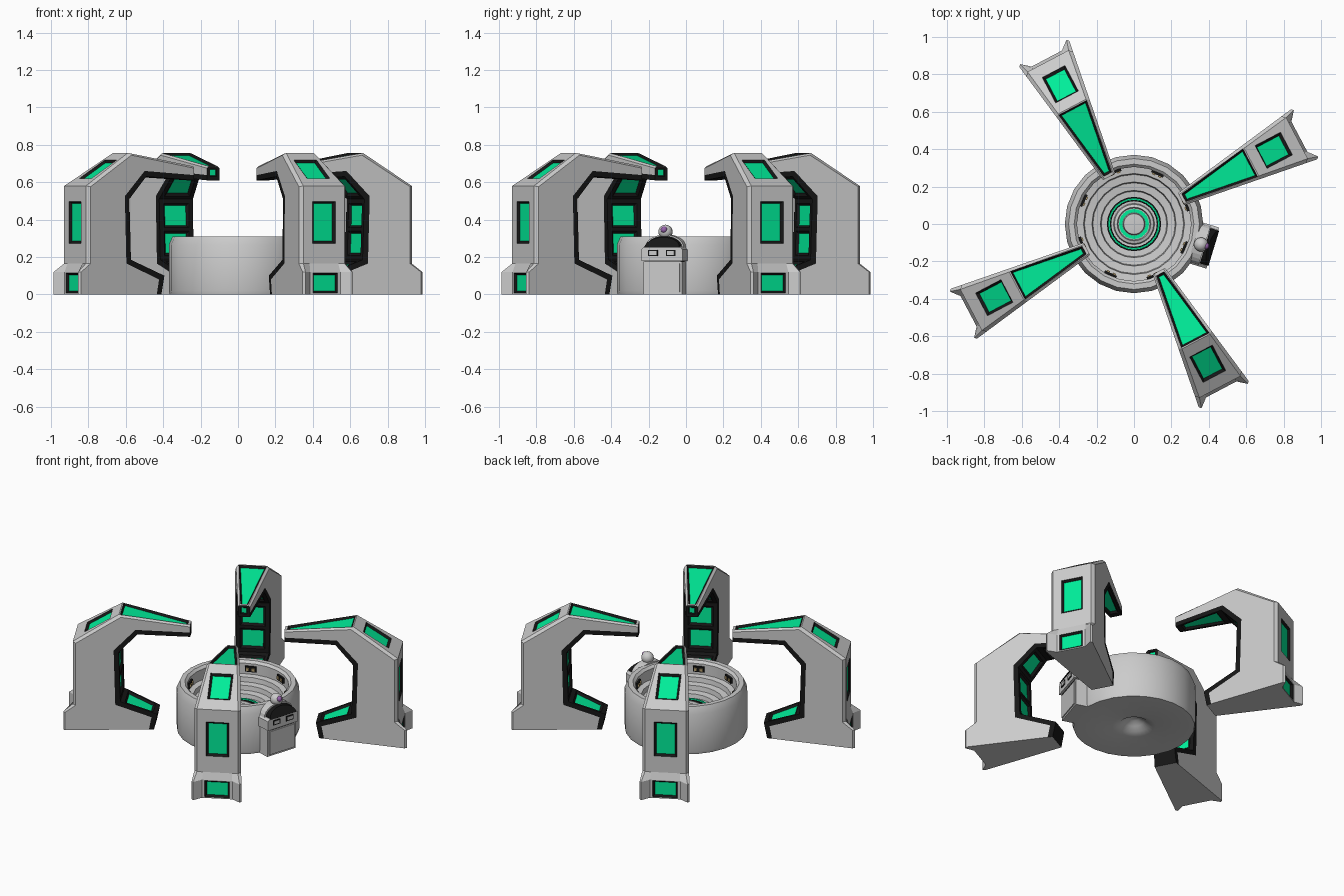
import bpy, bmesh, math
from mathutils import Vector, Matrix

if "Cube" in bpy.data.objects:
    bpy.data.objects.remove(bpy.data.objects["Cube"])


def material(name, rgb):
    m = bpy.data.materials.new(name)
    m.diffuse_color = (*rgb, 1)
    m.use_nodes = True
    m.node_tree.nodes["Principled BSDF"].inputs["Base Color"].default_value = m.diffuse_color
    return m


BLACK = material("black_trim", (0.008, 0.008, 0.008))
GREEN = material("green_glow", (0.0, 0.85, 0.32))
TAN = material("tan_light", (0.45, 0.33, 0.15))
PURPLE = material("purple_light", (0.3, 0.12, 0.4))


def finish(bm, name, mats=(None,), angle=0.0, smooth=False):
    bmesh.ops.recalc_face_normals(bm, faces=bm.faces[:])
    me = bpy.data.meshes.new(name)
    bm.to_mesh(me)
    bm.free()
    for m in mats:
        me.materials.append(m)
    ob = bpy.data.objects.new(name, me)
    bpy.context.collection.objects.link(ob)
    ob.rotation_euler.z = math.radians(angle)
    if smooth:
        bpy.ops.object.select_all(action='DESELECT')
        ob.select_set(True)
        bpy.context.view_layer.objects.active = ob
        bpy.ops.object.shade_smooth_by_angle(angle=math.radians(32))
    return ob


def lathe(name, prof, mat=None, closed=False, sides=24):
    bm = bmesh.new()
    vs = [bm.verts.new((r, 0, z)) for r, z in prof]
    es = [bm.edges.new(p) for p in zip(vs, vs[1:])]
    if closed:
        es.append(bm.edges.new((vs[-1], vs[0])))
    bmesh.ops.spin(bm, geom=vs + es, cent=(0, 0, 0), axis=(0, 0, 1),
                   angle=2 * math.pi, steps=sides)
    bmesh.ops.remove_doubles(bm, verts=bm.verts[:], dist=1e-4)
    return finish(bm, name, (mat,), smooth=True)


def prism(name, poly, r0, r1, mat=None, angle=0.0, smooth=False):
    """Polygon in the (sideways, up) plane extruded along the radius."""
    bm = bmesh.new()
    f = bm.faces.new([bm.verts.new((r0, t, z)) for t, z in poly])
    ext = bmesh.ops.extrude_face_region(bm, geom=[f])["geom"]
    for v in ext:
        if isinstance(v, bmesh.types.BMVert):
            v.co.x = r1
    return finish(bm, name, (mat,), angle, smooth)


def rect(t0, t1, z0, z1):
    return [(t0, z0), (t1, z0), (t1, z1), (t0, z1)]


# ---- arms: lofted from stations (inner, trim edge, outer corner, outer middle, chamfer)
def width(r):
    return 0.037 + 0.153 * (r - 0.285)


P = [(.50, 0), (.48, .10), (.70, .185), (.71, .51), (.60, .63), (.285, .61)]
S = [(.53, 0), (.515, .08), (.73, .165), (.74, .525), (.61, .66), (.285, .638)]
Q = [(1.04, 0), (1.04, .12), (.985, .165), (.985, .58), (.71, .757), (.285, .685)]
M = [(1.0, 0), (1.0, .12)] + Q[2:]
C = [.012, .012, .02, .02, .018, .01]

bm = bmesh.new()
rings = []
for p, s, q, m, c in zip(P, S, Q, M, C):
    p, s, q, m = map(Vector, (p, s, q, m))
    side = q + (s - q).normalized() * c
    half = [(p, width(p.x)), (s, width(s.x)), (side, width(side.x)),
            (q, width(q.x) - c), (m, 0.6 * width(q.x))]
    pts = [(v.x, w, v.y) for v, w in half] + [(v.x, -w, v.y) for v, w in reversed(half)]
    rings.append([bm.verts.new(x) for x in pts])
for a, b in zip(rings, rings[1:]):
    for i in range(10):
        j = (i + 1) % 10
        f = bm.faces.new((a[i], a[j], b[j], b[i]))
        f.material_index = 1 if i in (0, 8, 9) else 0
bm.faces.new(rings[0])
bm.faces.new(rings[-1]).material_index = 1
body = finish(bm, "arm_blank", (None, BLACK, GREEN))

# recessed glowing panels: black sloping frame, green floor
cut = bmesh.new()


def panel(a, b, f0, f1, inset, margin=None, hw=None, depth=0.012):
    a, b = Vector(a), Vector(b)
    d = (b - a).normalized()
    n = Vector((-d.y, d.x))
    lo, hi = a.lerp(b, f0), a.lerp(b, f1)
    layers = []
    for off, ins in ((0.003, 0), (-depth, inset)):
        ring = []
        for pt, sgn in ((lo + d * ins, 1), (hi - d * ins, -1)):
            w = (hw if hw else width(pt.x) - margin) - ins
            v = pt + n * off
            ring += [cut.verts.new((v.x, -sgn * w, v.y)), cut.verts.new((v.x, sgn * w, v.y))]
        layers.append(ring)
    o, g = layers
    cut.faces.new(o).material_index = 1
    cut.faces.new(g).material_index = 2
    for i in range(4):
        j = (i + 1) % 4
        cut.faces.new((o[i], o[j], g[j], g[i])).material_index = 1


panel(P[1], P[2], .10, .90, .016, margin=.012)
panel(P[2], P[3], .06, .48, .016, margin=.022)
panel(P[2], P[3], .52, .94, .016, margin=.022)
panel(P[3], P[4], .10, .90, .016, margin=.020)
panel(P[4], P[5], .10, .90, .012, margin=.012)
panel(P[5], Q[5], .25, .85, .006, hw=.022, depth=.006)
panel(Q[5], Q[4], .03, .99, .014, margin=.013)
panel(Q[4], Q[3], .20, .78, .016, hw=.072)
panel(Q[3], Q[2], .19, .75, .016, hw=.072)
panel(M[1], M[0], .02, .96, .014, hw=.078)
cutter = finish(cut, "panel_cutter", (None, BLACK, GREEN))
cutter.hide_render = True
mod = body.modifiers.new("panels", 'BOOLEAN')
mod.operation = 'DIFFERENCE'
mod.solver = 'EXACT'
mod.material_mode = 'INDEX'
mod.object = cutter
dg = bpy.context.evaluated_depsgraph_get()
arm_mesh = bpy.data.meshes.new_from_object(body.evaluated_get(dg))
arm_mesh.name = "arm"
bpy.data.objects.remove(body)
bpy.data.objects.remove(cutter)
for k in range(4):
    ob = bpy.data.objects.new(f"arm_{k + 1}", arm_mesh)
    bpy.context.collection.objects.link(ob)
    ob.rotation_euler.z = math.radians(27.8 + 90 * k)

# ---- round basin with stepped interior and dented underside
lathe("basin", [(0, .06), (.03, .055), (.06, .035), (.09, .012), (.13, 0), (.365, 0),
                (.37, .02), (.37, .265), (.35, .31), (.32, .31), (.305, .295),
                (.305, .225), (.27, .22), (.265, .19), (.225, .185), (.22, .155),
                (.18, .15), (.175, .125), (.11, .12), (.105, .14), (.09, .145),
                (.085, .125), (.06, .125), (.055, .15), (0, .155)])
lathe("basin_black_ring", [(.122, .11), (.145, .11), (.145, .135), (.122, .135)], BLACK, True)
lathe("basin_glow_ring", [(.126, .12), (.14, .12), (.137, .143), (.129, .143)], GREEN, True)
lathe("emitter_glow_ring", [(.062, .115), (.08, .115), (.08, .132), (.062, .132)], GREEN, True)

# ---- small lamps around the inner wall
for k in range(8):
    a = 20 + 45 * k
    prism(f"wall_lamp_plate_{k + 1}", rect(-.035, .035, .245, .28), .29, .31, BLACK, a)
    for s in (-1, 1):
        prism(f"wall_lamp_{k + 1}_{'a' if s < 0 else 'b'}",
              rect(s * .018 - .009, s * .018 + .009, .253, .272), .283, .292, TAN, a)

# ---- control console on the side of the basin
A = -17


def arch(w, z0, h, n=12):
    return [(w * math.cos(math.pi * i / n), z0 + h * math.sin(math.pi * i / n))
            for i in range(n + 1)]


prism("console_body", rect(-.108, .108, 0, .175), .33, .425, None, A)
prism("console_door", rect(-.095, .095, .012, .165), .42, .432, None, A)
prism("console_head", [(-.115, .18), (.115, .18), (.115, .24), (.1, .255), (-.1, .255),
                       (-.115, .24)], .33, .44, None, A)
prism("console_gap", rect(-.1, .1, .17, .185), .34, .425, BLACK, A)
for s in (-1, 1):
    prism("console_slot_" + ("left" if s < 0 else "right"),
          rect(s * .05 - .027, s * .05 + .027, .205, .238), .435, .4425, BLACK, A)
    prism("console_key_" + ("left" if s < 0 else "right"),
          rect(s * .05 - .02, s * .05 + .02, .212, .231), .44, .445, None, A)
prism("console_hood", arch(.108, .25, .07), .335, .395, None, A)

# sloping black screen in front of the hood
bm = bmesh.new()
back = [bm.verts.new((.398, t, z)) for t, z in arch(.1, .25, .062)]
front = [bm.verts.new((.446 - .6 * (z - .25), t, z)) for t, z in arch(.098, .25, .055)]
bm.faces.new(back)
bm.faces.new(front)
for i in range(len(back)):
    j = (i + 1) % len(back)
    bm.faces.new((back[i], back[j], front[j], front[i]))
finish(bm, "console_screen", (BLACK,), A)


def ball(name, r, x, z, mat=None):
    bm = bmesh.new()
    bmesh.ops.create_uvsphere(bm, u_segments=16, v_segments=10, radius=r,
                              matrix=Matrix.Translation((x, 0, z)))
    finish(bm, name, (mat,), A, True)


ball("console_beacon", .038, .375, .335)
ball("console_beacon_lens", .018, .402, .346, PURPLE)
